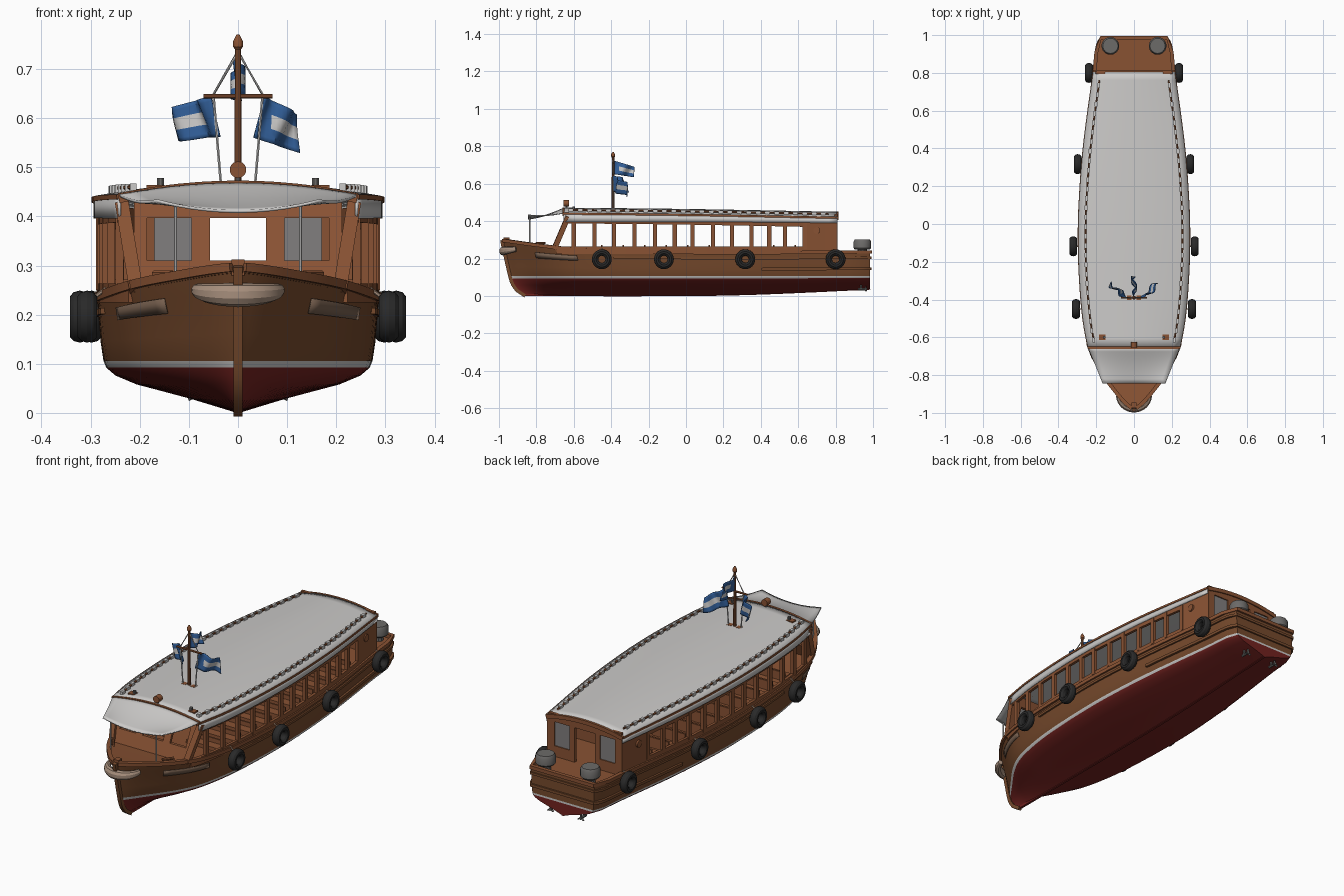
import bpy, bmesh, math
from mathutils import Vector

if "Cube" in bpy.data.objects:
    bpy.data.objects.remove(bpy.data.objects["Cube"])


def mat(name, r, g, b):
    m = bpy.data.materials.new(name)
    m.diffuse_color = (r, g, b, 1)
    m.use_nodes = True
    m.node_tree.nodes["Principled BSDF"].inputs["Base Color"].default_value = m.diffuse_color
    return m


WOOD = mat("cabin_wood", .25, .085, .033)
HULL = mat("hull_wood", .18, .067, .025)
RED = mat("bottom_red", .17, .016, .014)
WHITE = mat("canvas_white", .60, .59, .58)
TYRE = mat("tyre_black", .022, .022, .022)
GREY = mat("motor_grey", .15, .145, .14)
BLUE = mat("flag_blue", .032, .115, .32)
TAN = mat("fender_tan", .38, .27, .20)
GLASS = mat("glass_grey", .22, .21, .21)
PLATE = mat("plate_brown", .19, .12, .08)


def make(name, verts, faces, mats, idx=None, thick=0):
    me = bpy.data.meshes.new(name)
    me.from_pydata([tuple(v) for v in verts], [], faces)
    for m in mats:
        me.materials.append(m)
    if idx:
        for p, i in zip(me.polygons, idx):
            p.material_index = i
    bm = bmesh.new()
    bm.from_mesh(me)
    bmesh.ops.remove_doubles(bm, verts=bm.verts, dist=1e-5)
    bmesh.ops.recalc_face_normals(bm, faces=bm.faces)
    bm.to_mesh(me)
    bm.free()
    ob = bpy.data.objects.new(name, me)
    bpy.context.collection.objects.link(ob)
    if thick:
        s = ob.modifiers.new("thickness", 'SOLIDIFY')
        s.thickness, s.offset = thick, 0
    return ob


def grid(name, nu, nv, f, mats, rule=None, thick=0):
    vs = [f(i / nu, j / nv) for i in range(nu + 1) for j in range(nv + 1)]
    w = nv + 1
    cells = [(i, j) for i in range(nu) for j in range(nv)]
    fs = [(i * w + j, i * w + j + 1, (i + 1) * w + j + 1, (i + 1) * w + j) for i, j in cells]
    return make(name, vs, fs, mats, [rule(i, j) for i, j in cells] if rule else None, thick)


def sweep(name, pts, r, m, n=8, rz=None, taper=None, up=None):
    pts = [Vector(p) for p in pts]
    rz = rz or r
    k = 1.4142 if n == 4 else 1
    vs, fs = [], []
    for i, p in enumerate(pts):
        t = (pts[min(i + 1, len(pts) - 1)] - pts[max(i - 1, 0)]).normalized()
        u = Vector(up) if up else Vector((0, 1, 0) if abs(t.z) > .9 else (0, 0, 1))
        side = t.cross(u).normalized()
        v = side.cross(t)
        q = k * (taper[i] if taper else 1)
        for a in range(n):
            ang = 2 * math.pi * (a + .5) / n
            vs.append(p + side * (math.cos(ang) * r * q) + v * (math.sin(ang) * rz * q))
    for i in range(len(pts) - 1):
        for a in range(n):
            b = (a + 1) % n
            fs.append((i * n + a, i * n + b, (i + 1) * n + b, (i + 1) * n + a))
    fs += [tuple(range(n)), tuple(range(len(vs) - n, len(vs)))]
    return make(name, vs, fs, [m])


def box(name, x0, x1, y0, y1, z0, z1, m, shear=0, zref=0):
    vs = [(x, y + shear * (z - zref), z) for x in (x0, x1) for y in (y0, y1) for z in (z0, z1)]
    fs = [(0, 1, 3, 2), (4, 5, 7, 6), (0, 1, 5, 4), (2, 3, 7, 6), (0, 2, 6, 4), (1, 3, 7, 5)]
    return make(name, vs, fs, [m])


def curve(table):
    def f(x):  # smooth interpolation through the table
        n = len(table)
        x = min(max(x, table[0][0]), table[-1][0])
        i = max(j for j in range(n - 1) if table[j][0] <= x)
        sl = lambda a, b: (table[b][1] - table[a][1]) / (table[b][0] - table[a][0])
        m0, m1 = sl(max(i - 1, 0), i + 1), sl(i, min(i + 2, n - 1))
        h = table[i + 1][0] - table[i][0]
        t = (x - table[i][0]) / h
        return ((2*t**3 - 3*t*t + 1) * table[i][1] + (t**3 - 2*t*t + t) * h * m0
                + (3*t*t - 2*t**3) * table[i + 1][1] + (t**3 - t*t) * h * m1)
    return f


beam = curve([(-.985, 0), (-.95, .045), (-.9, .09), (-.8, .165), (-.7, .218), (-.6, .247), (-.4, .274),
              (-.1, .286), (.1, .284), (.4, .262), (.8, .212), (.94, .197), (.985, .178)])
sheer = curve([(-1, .30), (-.8, .272), (-.6, .25), (-.3, .237), (.2, .231), (1, .235)])
keel = curve([(-1, 0), (0, 0), (.4, .008), (1, .035)])
roof_w = curve([(-.66, .242), (-.5, .270), (-.3, .287), (-.1, .294), (.1, .290), (.4, .268), (.81, .214)])
eave = curve([(-.66, .440), (0, .433), (.81, .418)])
# hull rows: width factor, height, stem y
ROWS = [(0, 0, -.86), (.35, .03, -.905), (.72, .058, -.925), (.87, .076, -.933), (.935, .092, -.938),
        (.955, .106, -.942), (.975, .3, -.955), (.985, .58, -.967), (.992, .76, -.975), (1, 1, -.985)]
END = .985


def hull_at(t, j, sx=1, out=0):
    w, h, ys = ROWS[j]
    y = ys + (END - ys) * t
    b = beam(-.985 + 1.97 * t)
    if t < .4:
        b = .286 * (max(b, 0) / .286) ** (1 + .6 * (1 - j / 9))
    k = keel(y)
    z = k + h * (.106 - k) / .106 if j <= 5 else .106 + h * (sheer(y) - .106)
    return Vector((sx * (w * b + out), y, z))


# hull, coloured by row
N = 48
ts = [(i / N) ** 1.4 for i in range(N + 1)]
vs = [hull_at(t, abs(j), -1 if j < 0 else 1) for t in ts for j in range(-9, 10)]
fs, idx = [], []
for i in range(N):
    for j in range(18):
        fs.append((i * 19 + j, i * 19 + j + 1, i * 19 + j + 20, i * 19 + j + 19))
        low = min(abs(j - 9), abs(j - 8))
        idx.append(0 if low > 4 else 1 if low == 4 else 2)
for j in range(9):  # transom strips
    a = N * 19
    fs.append((a + j, a + j + 1, a + 17 - j, a + 18 - j) if j < 8 else (a + 8, a + 9, a + 10))
    idx.append(0 if j < 4 else 1 if j == 4 else 2)
make("hull", vs, fs, [HULL, WHITE, RED], idx)

# deck, stem, keel
grid("deck", N, 2, lambda u, v: (lambda p: (p.x * (2*v - 1) * .98, p.y, p.z - .012))(hull_at(u ** 1.4, 9)), [WOOD])
sweep("stem_post", [hull_at(0, j) for j in range(9, -1, -1)], .009, HULL, 4, up=(1, 0, 0))
sweep("keel_strip", [hull_at(t, 0) + Vector((0, 0, .005)) for t in ts], .006, RED, 4)
box("stem_head", -.013, .013, -.975, -.945, .28, .312, WOOD)


# rails that run around the stern
def rail(name, t0, j, out, r, rz, m):
    st = [t0 + (1 - t0) * (i / 36) ** (1.4 if t0 < .1 else 1) for i in range(37)]
    sweep(name, [hull_at(t, j, 1, out) for t in st] + [hull_at(t, j, -1, out) for t in st[::-1]], r, m, 4, rz)


rail("gunwale", .005, 9, -.002, .010, .009, WOOD)
rail("belt_rail", .3, 8, .002, .006, .006, HULL)
rail("stern_rail", .7, 6, .003, .008, .007, HULL)

# bow fender and plates on the bow
arc = [math.radians(a) for a in range(-80, 81, 10)]
sweep("bow_fender", [(.085 * math.sin(a), -.895 - .082 * math.cos(a), .252 - .012 * math.cos(a)) for a in arc],
      .022, TAN, 10, .024, [.45 + .55 * math.cos(a) for a in arc])
for sx in (1, -1):
    grid("bow_plate", 8, 1, lambda u, v: hull_at(.085 + .115 * u, 7 + round(v), sx, .004), [PLATE], thick=.002)

# cabin sides
SIDE = [-.69 + 1.5 * i / 30 for i in range(31)]
cab = lambda y: min(roof_w(y) - .012, beam(y) - .006)
edges = [-.60, -.49, -.385, -.275, -.165, -.06, .035, .145, .245, .35, .445, .53, .635]
for sx in (1, -1):
    sweep("cabin_sill", [(sx * cab(y), y, .244) for y in SIDE], .007, WOOD, 4, .019)
    sweep("cabin_header", [(sx * cab(y), y, eave(y) - .028) for y in SIDE[1:]], .007, WOOD, 4, .024)
    sweep("aft_side_panel", [(sx * cab(y), y, .325) for y in (.64, .70, .76, .81)], .007, WOOD, 4, .07)
    for y in edges:
        x = sx * cab(y)
        box("window_post", x - .008, x + .008, y - .011, y + .011, .25, .40, WOOD)
    sweep("front_corner_post", [(sx * .207, -.705, .25), (sx * .236, -.63, .425)], .014, WOOD, 4)
    sweep("side_lamp", [(sx * cab(.7), .7, .35), (sx * (cab(.7) + .014), .7, .35)], .018, WOOD, 14)

# front and rear cabin walls with window openings
for nm, y, sh, cols, sill, base, gl in (
        ("front", -.708, .44, ((.057, .095), (.185, .212)), .31, .245, None),
        ("rear", .795, 0, ((.057, .085), (.17, .205)), .275, .22, GLASS)):
    w = cols[1][1]
    for sx in (1, -1):
        for a, b in cols:
            box(nm + "_wall_post", min(sx*a, sx*b), max(sx*a, sx*b), y, y + .015, base, .43, WOOD, sh, .25)
        a, b = cols[0][0], w
        if nm == "rear":
            box("rear_wall_sill", min(sx*a, sx*b), max(sx*a, sx*b), y, y + .014, base, sill, WOOD)
            box("rear_window", min(sx*.085, sx*.17), max(sx*.085, sx*.17), y + .005, y + .009, sill, .40, gl)
    if nm == "front":
        box("front_wall_sill", -w, w, y, y + .015, base, sill, WOOD, sh, .25)
    box(nm + "_wall_header", -w, w, y, y + .015, .397, .437, WOOD, sh, .25)

# benches
for i in range(10):
    y = -.5 + i * .115
    x = cab(y) - .02
    for sx in (1, -1):
        box("bench", min(sx*.06, sx*x), max(sx*.06, sx*x), y, y + .045, .215, .25, WOOD)
        box("bench_back", min(sx*.06, sx*x), max(sx*.06, sx*x), y + .045, y + .053, .215, .272, WOOD)

# roof with camber, valances, trims and rails
Y0, Y1 = -.655, .81
crown = lambda y, u: eave(y) + .026 * (1 - u * u)


def roof_pt(u, v):
    y = Y0 + (Y1 - Y0) * u
    return (roof_w(y) * (2*v - 1), y, crown(y, 2*v - 1))


grid("roof", 30, 14, roof_pt, [WHITE], thick=.012)
for y, nm in ((Y0, "front"), (Y1, "rear")):
    sweep(nm + "_roof_trim", [(roof_w(y) * u / 6, y, crown(y, u / 6) - .003) for u in range(-6, 7)], .006, WOOD, 4, .010)
for sx in (1, -1):
    RY = [Y0 + (Y1 - Y0) * i / 30 for i in range(31)]
    sweep("eave_trim", [(sx * roof_w(y), y, eave(y)) for y in RY], .004, WOOD, 4, .005)
    grid("valance", 30, 1, lambda u, v: (sx * (roof_w(Y0 + (Y1-Y0)*u) - .002), Y0 + (Y1-Y0)*u,
         eave(Y0 + (Y1-Y0)*u) - .004 - v * (.040 - .016 * u)), [WHITE], thick=.005)
    sweep("roof_rail", [(sx * (roof_w(y) - .037), y, eave(y) + .020) for y in RY[1:-1]], .005, WOOD, 6)
    for i in range(28):
        y = Y0 + .04 + i * .05
        x = sx * (roof_w(y) - .037)
        box("rail_clip", x - .007, x + .007, y - .012, y + .012, eave(y), eave(y) + .027, WHITE)
    # roof lamps, awning poles, bow cleats
    box("roof_lamp", sx*.168 - .018, sx*.168 + .018, -.615, -.585, .45, .464, WOOD)
    sweep("roof_lamp_head", [(sx*.158, -.60, .455), (sx*.158, -.60, .478)], .008, GREY)
    sweep("awning_pole", [(sx*.127, -.835, .265), (sx*.127, -.835, .42)], .0035, WHITE)
    sweep("bow_cleat", [(sx*.135, -.80, .283), (sx*.17, -.755, .283)], .007, WOOD)
sweep("searchlight", [(0, -.655, .495), (0, -.625, .495)], .017, WOOD, 14)
sweep("searchlight_stand", [(0, -.64, .455), (0, -.64, .482)], .006, GREY)

# front awning
grid("awning", 8, 14, lambda u, v: ((2*v - 1) * (.245 - .08 * u), -.65 - .195 * u,
     (1 - u) * (crown(Y0, 2*v - 1) + .004) + u * (.41 + .022 * (2*v - 1) ** 2) - .008 * math.sin(math.pi * u)),
     [WHITE], thick=.006)

# mast, crossbar, stays
MY = -.39
sweep("mast", [(0, MY, .45), (0, MY, .74), (0, MY, .745), (0, MY, .757), (0, MY, .77)], .008, WOOD, 10,
      taper=[1, .8, 1.3, 1.3, .4])
sweep("crossbar", [(-.07, MY, .645), (.07, MY, .645)], .005, WOOD)
for sx in (1, -1):
    sweep("stay", [(0, MY, .735), (sx*.05, MY, .648), (sx*.034, MY, .455)], .003, WHITE, 6)
    box("mast_foot", sx*.025 - .012, sx*.025 + .012, MY - .012, MY + .012, .452, .47, WOOD)


# flags, blue with a white middle
def flag(name, a, b, c, d):
    a, b, c, d = map(Vector, (a, b, c, d))
    nrm = (d - a).cross(b - a).normalized()

    def f(u, v):
        p = (a * (1 - v) + b * v) * (1 - u) + (d * (1 - v) + c * v) * u
        return p + nrm * (.014 * math.sin(u * 8 + v * 2) * min(1, u * 3))
    grid(name, 14, 9, f, [BLUE, WHITE], lambda i, j: 1 if 2 < j < 6 and i > 3 else 0, .003)


flag("left_flag", (-.055, MY, .645), (-.036, MY, .562), (-.125, -.31, .553), (-.125, -.325, .625))
flag("right_flag", (.055, MY, .645), (.032, MY, .56), (.122, -.31, .53), (.128, -.325, .605))
flag("top_flag", (0, MY, .725), (0, MY, .652), (0, -.28, .635), (0, -.275, .69))

# tyre fenders on ropes
for y, x in ((-.45, .307), (-.118, .322), (.317, .298), (.80, .238)):
    for sx in (1, -1):
        bpy.ops.mesh.primitive_torus_add(location=(sx * x, y, .196), rotation=(0, math.pi / 2, 0), major_radius=.036,
                                         minor_radius=.017, major_segments=24, minor_segments=10)
        o = bpy.context.object
        o.name, o.scale = "tyre_fender", (1, 1, 1.25)
        o.data.materials.append(TYRE)
        sweep("tyre_rope", [(sx * x, y, .225), (sx * (beam(y) - .002), y, sheer(y) + .012)], .004, TAN, 6)

# outboard motors and propellers
for sx in (1, -1):
    x = sx * .125
    sweep("motor", [(x, .943, z) for z in (.248, .256, .29, .302)], .047, GREY, 18, taper=[.85, 1, 1, .85])
    sweep("motor_base", [(x, .943, .22), (x, .943, .25)], .025, GREY, 10)
    p = sx * .085
    sweep("propeller_leg", [(p, .935, .075), (p, .935, .035)], .006, GREY)
    sweep("propeller_hub", [(p, .92, .036), (p, .968, .036)], .007, GREY)
    for k in range(3):
        a = math.radians(90 + 120 * k)
        sweep("propeller_blade", [(p, .96, .036), (p + .018 * math.cos(a), .962, .036 + .018 * math.sin(a))],
              .006, GREY, 6, .003)

# smooth shading with sharp edges kept
for o in bpy.data.objects:
    o.select_set(True)
bpy.context.view_layer.objects.active = bpy.data.objects["hull"]
bpy.ops.object.shade_smooth_by_angle(angle=math.radians(32))
